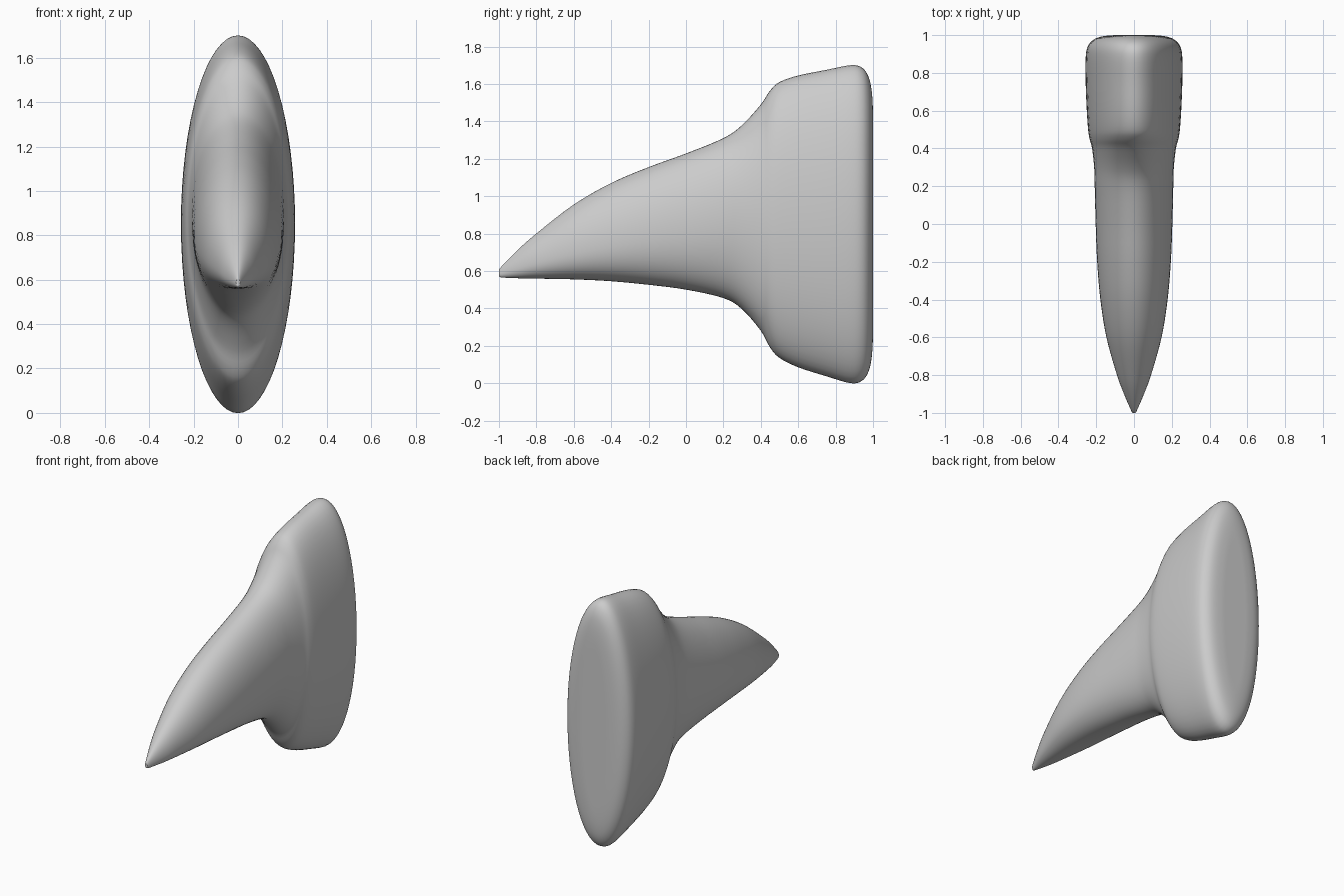
import bpy, bmesh, math

if "Cube" in bpy.data.objects:
    bpy.data.objects.remove(bpy.data.objects["Cube"])

# Cross-sections along the horn: y, half width, bottom z, top z, flatness of underside
STATIONS = [
    (-1.0, 0.006, 0.58, 0.60, 0.3), (-0.99, 0.014, 0.566, 0.62, 0.6),
    (-0.9, 0.053, 0.561, 0.712, 1), (-0.8, 0.09, 0.559, 0.80, 1),
    (-0.6, 0.146, 0.555, 0.955, 1), (-0.4, 0.178, 0.545, 1.07, 0.9),
    (-0.2, 0.195, 0.526, 1.155, 0.7), (0.0, 0.203, 0.50, 1.228, 0.5),
    (0.2, 0.208, 0.455, 1.31, 0.2), (0.3, 0.211, 0.395, 1.38, 0.1),
    (0.4, 0.222, 0.28, 1.49, 0), (0.45, 0.235, 0.19, 1.565, 0),
    (0.5, 0.243, 0.135, 1.61, 0), (0.6, 0.25, 0.085, 1.645, 0),
    (0.75, 0.256, 0.037, 1.675, 0), (0.88, 0.256, 0.0, 1.70, 0),
    (0.94, 0.245, 0.012, 1.688, 0), (0.975, 0.215, 0.06, 1.64, 0),
    (0.993, 0.17, 0.14, 1.56, 0), (1.0, 0.10, 0.27, 1.43, 0),
    (1.0, 0.05, 0.5, 1.2, 0),
]
SIDES, STEPS = 64, 4


def blend(a, b, c, d, t):
    """Smooth curve between b and c."""
    return 0.5 * (2 * b + (c - a) * t + (2 * a - 5 * b + 4 * c - d) * t * t
                  + (3 * b - a - 3 * c + d) * t ** 3)


def sections():
    n = len(STATIONS)
    for i in range(n - 1):
        ks = [STATIONS[min(max(i + j, 0), n - 1)] for j in (-1, 0, 1, 2)]
        for s in range(STEPS):
            yield [blend(*v, s / STEPS) for v in zip(*ks)]
    yield list(STATIONS[-1])


def ring(bm, y, w, lo, hi, flat):
    # Ellipse whose widest line sinks and whose underside flattens toward the tip
    mid = lo + (hi - lo) * (0.5 - 0.11 * flat)
    verts = []
    for k in range(SIDES):
        a = 2 * math.pi * k / SIDES
        c, s = math.cos(a), math.sin(a)
        p = 2 / (2 + 0.35 * flat) if s < 0 else 1
        x = math.copysign(abs(c) ** p, c) * w
        z = mid + math.copysign(abs(s) ** p, s) * ((hi - mid) if s > 0 else (mid - lo))
        verts.append(bm.verts.new((x, min(y, 1.0), z)))
    return verts


# Horn with flared oval base
bm = bmesh.new()
rings = [ring(bm, *sec) for sec in sections()]
for r0, r1 in zip(rings, rings[1:]):
    for k in range(SIDES):
        j = (k + 1) % SIDES
        bm.faces.new((r0[k], r0[j], r1[j], r1[k]))
bm.faces.new(rings[0])
bm.faces.new(rings[-1])
bmesh.ops.recalc_face_normals(bm, faces=bm.faces)
for f in bm.faces:
    f.smooth = True
mesh = bpy.data.meshes.new("curved_horn")
bm.to_mesh(mesh)
bm.free()
bpy.context.collection.objects.link(bpy.data.objects.new("curved_horn", mesh))
